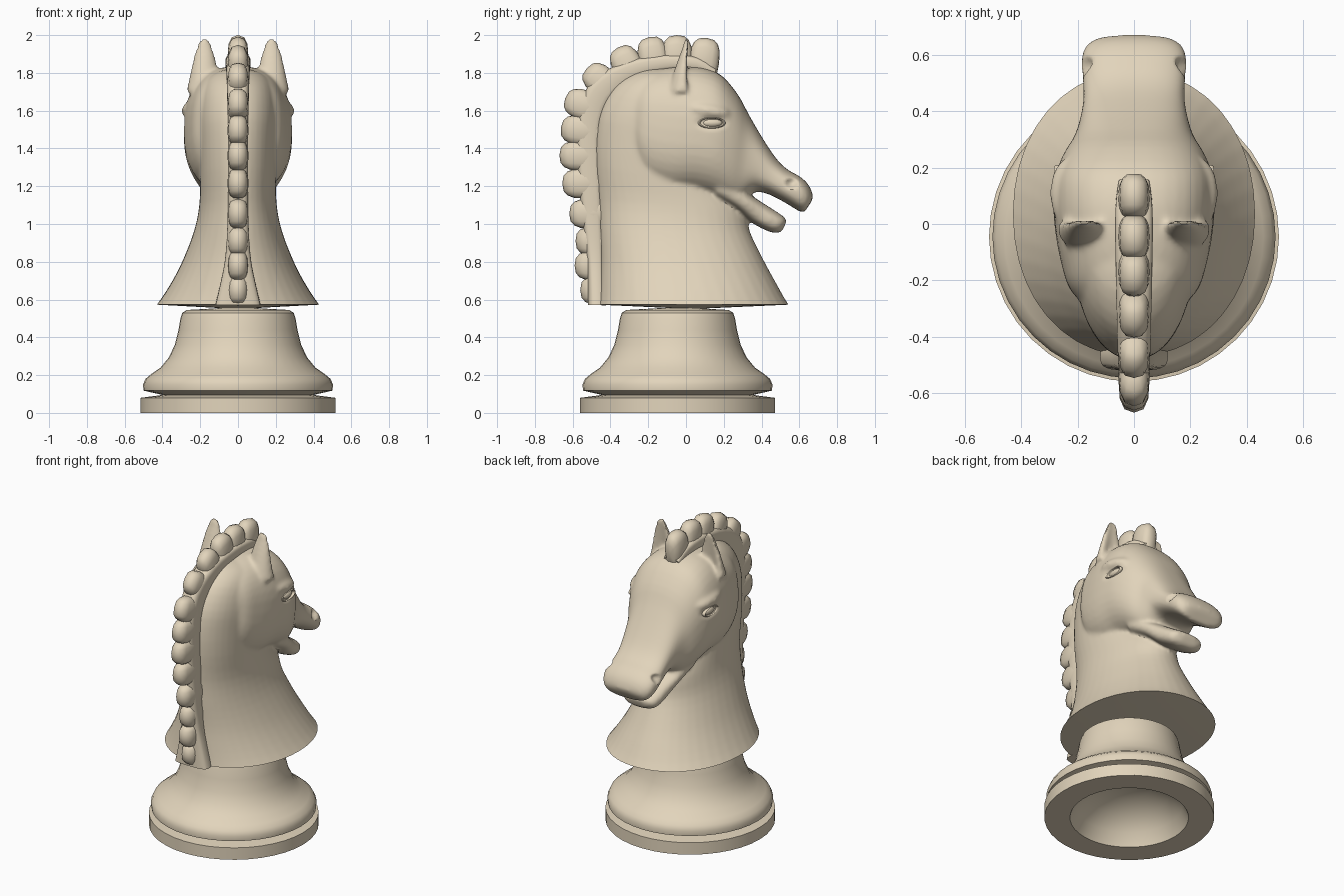
import bpy, bmesh, math
from mathutils import Matrix, Vector

if "Cube" in bpy.data.objects:
    bpy.data.objects.remove(bpy.data.objects["Cube"])

wood = bpy.data.materials.new("pale_wood")
wood.diffuse_color = (.76, .66, .5, 1)
wood.use_nodes = True
wood.node_tree.nodes["Principled BSDF"].inputs["Base Color"].default_value = wood.diffuse_color


def finish(name, bm, angle=40):
    bmesh.ops.recalc_face_normals(bm, faces=bm.faces[:])
    me = bpy.data.meshes.new(name)
    bm.to_mesh(me)
    bm.free()
    for p in me.polygons:
        p.use_smooth = True
    me.set_sharp_from_angle(angle=math.radians(angle))
    me.materials.append(wood)
    ob = bpy.data.objects.new(name, me)
    bpy.context.collection.objects.link(ob)
    return ob


def power(v, e):
    return math.copysign(abs(v) ** e, v)


def catmull(rows, steps):
    out = []
    for i in range(len(rows) - 1):
        p0, p1 = rows[max(i - 1, 0)], rows[i]
        p2, p3 = rows[i + 1], rows[min(i + 2, len(rows) - 1)]
        for s in range(steps):
            t = s / steps
            out.append([0.5 * (2 * b + (c - a) * t + (2 * a - 5 * b + 4 * c - d) * t * t
                               + (3 * b - a - 3 * c + d) * t ** 3)
                        for a, b, c, d in zip(p0, p1, p2, p3)])
    return out + [list(rows[-1])]


def loft(name, rows, n=2.0, seg=32, steps=3, cup=0.0, x0=0.0):
    """Rows are (y1, z1, y2, z2, half_width): superellipse sections between two points."""
    bm = bmesh.new()
    rings = []
    for y1, z1, y2, z2, w in catmull(rows, steps):
        ring = []
        for k in range(seg):
            a = 2 * math.pi * k / seg
            c, s = power(math.cos(a), 2 / n), power(math.sin(a), 2 / n)
            if cup and c > 0:
                c *= 1 - cup * c
            f = (1 + c) / 2
            ring.append(bm.verts.new((x0 + w * s, y1 + (y2 - y1) * f, z1 + (z2 - z1) * f)))
        rings.append(ring)
    for r, q in zip(rings, rings[1:]):
        for k in range(seg):
            j = (k + 1) % seg
            bm.faces.new((r[k], r[j], q[j], q[k]))
    for ring in (rings[0], rings[-1]):
        hub = bm.verts.new(sum((v.co for v in ring), Vector()) / seg)
        for k in range(seg):
            bm.faces.new((ring[k], ring[(k + 1) % seg], hub))
    return finish(name, bm)


def ellipsoid(name, loc, radii, tilt=0.0, u=20, v=12, boxy=1.0):
    bm = bmesh.new()
    bmesh.ops.create_uvsphere(bm, u_segments=u, v_segments=v, radius=1)
    for vert in bm.verts:
        vert.co = Vector([power(c, boxy) * r for c, r in zip(vert.co, radii)])
    bm.transform(Matrix.Translation(loc) @ Matrix.Rotation(tilt, 4, 'X'))
    return finish(name, bm, 50)


# Turned base with a groove and a hollow underside
profile = [(0, .22), (.13, .205), (.24, .155), (.32, .08), (.36, 0), (.515, 0), (.515, .08),
           (.4, .095), (.5, .118), (.503, .15), (.49, .18), (.46, .205), (.41, .24), (.365, .295),
           (.335, .36), (.315, .44), (.305, .5), (.295, .53), (.27, .545), (0, .56)]
bm = bmesh.new()
pv = [bm.verts.new((r, -.045, z)) for r, z in profile]
pe = [bm.edges.new(e) for e in zip(pv, pv[1:])]
bmesh.ops.spin(bm, geom=pv + pe, cent=(0, -.045, 0), axis=(0, 0, 1), angle=2 * math.pi, steps=40)
bmesh.ops.remove_doubles(bm, verts=bm.verts[:], dist=1e-4)
finish("base", bm)

# Flared neck rising into the crest (its foot is trimmed flat later)
parts = [loft("neck", [
    (-.49, .45, .64, .45, .535), (-.47, .575, .545, .57, .43), (-.46, .70, .47, .70, .347),
    (-.455, .82, .405, .82, .287), (-.46, .97, .338, .96, .232), (-.465, 1.12, .31, 1.08, .205),
    (-.48, 1.3, .2, 1.22, .2), (-.48, 1.45, .2, 1.38, .205), (-.455, 1.6, .2, 1.5, .21),
    (-.375, 1.735, .18, 1.6, .2), (-.25, 1.81, .15, 1.68, .17), (-.12, 1.83, .1, 1.74, .1)], n=2.1, seg=40)]

# Head from poll to upper lip
parts.append(loft("head", [
    (-.3, 1.75, -.32, 1.42, .15), (-.2, 1.8, -.265, 1.28, .225), (-.1, 1.828, -.2, 1.2, .255),
    (0, 1.835, -.08, 1.16, .278), (.1, 1.825, .04, 1.16, .287), (.19, 1.785, .14, 1.14, .282),
    (.275, 1.685, .22, 1.11, .25), (.335, 1.575, .285, 1.105, .212), (.405, 1.455, .355, 1.165, .19),
    (.475, 1.35, .415, 1.165, .18), (.535, 1.29, .485, 1.135, .182), (.605, 1.25, .55, 1.098, .187),
    (.65, 1.205, .595, 1.07, .175), (.672, 1.15, .622, 1.062, .14), (.665, 1.12, .632, 1.07, .08)],
    n=2.5, seg=40))

# Lower jaw
parts.append(loft("lower_jaw", [
    (.22, 1.26, .14, 1.14, .2), (.35, 1.15, .26, 1.08, .172), (.425, 1.1, .345, 1.01, .145),
    (.487, 1.06, .42, .968, .132), (.527, 1.03, .475, .952, .11), (.53, 1.01, .51, .962, .06)], n=2.6))

for s in (1, -1):
    # Cupped ears and brow ridges
    parts.append(loft("ear", [
        (-.1, 1.70, .07, 1.70, .095), (-.07, 1.79, .05, 1.79, .076), (-.042, 1.87, .038, 1.87, .06),
        (-.02, 1.93, .03, 1.93, .044), (-.008, 1.97, .024, 1.97, .026), (0, 1.988, .018, 1.988, .012)],
        cup=.9, x0=s * .178, seg=24))
    parts.append(ellipsoid("brow", (s * .225, .11, 1.6), (.074, .13, .05), tilt=-.15))

# Fuse the parts into one smooth sculpted body
bm = bmesh.new()
for ob in parts:
    bm.from_mesh(ob.data)
    bpy.data.objects.remove(ob)
raw = finish("sculpt_source", bm)
mod = raw.modifiers.new("fuse", 'REMESH')
mod.mode = 'VOXEL'
mod.voxel_size = .011
bpy.context.view_layer.update()
bm = bmesh.new()
bm.from_object(raw, bpy.context.evaluated_depsgraph_get())
bpy.data.objects.remove(raw)
for _ in range(5):
    bmesh.ops.smooth_vert(bm, verts=bm.verts[:], factor=.5, use_axis_x=True, use_axis_y=True, use_axis_z=True)

# Nostril dimples and eye sockets pressed into the surface
for v in bm.verts:
    s = 1 if v.co.x > 0 else -1
    for cy, cz, ry, rz, depth in ((.56, 1.215, .04, .032, .028), (.135, 1.535, .1, .045, .015)):
        d = math.hypot((v.co.y - cy) / ry, (v.co.z - cz) / rz)
        if d < 1 and abs(v.co.x) > .1:
            v.co.x -= s * depth * (1 - d * d) ** 1.5

# Trim the foot flat, with a slightly dished underside
bmesh.ops.bisect_plane(bm, geom=bm.verts[:] + bm.edges[:] + bm.faces[:], plane_co=(0, 0, .573),
                       plane_no=(0, 0, -1), clear_outer=True)
rim = [e for e in bm.edges if e.is_boundary]
foot = bmesh.ops.contextual_create(bm, geom=rim)["faces"]
for v in bmesh.ops.poke(bm, faces=foot)["verts"]:
    v.co.z = .55
finish("head_and_neck", bm)

for side, s in (("right", 1), ("left", -1)):
    # Eye with an almond eyelid rim
    ellipsoid(side + "_eye", (s * .258, .135, 1.535), (.025, .058, .024))
    bm = bmesh.new()
    rows = []
    for k in range(24):
        a = 2 * math.pi * k / 24
        row = []
        for j in range(8):
            b = 2 * math.pi * j / 8
            r = 1 + .13 * math.cos(b)
            row.append(bm.verts.new((s * (.272 + .012 * math.sin(b)), .135 + .066 * r * math.cos(a),
                                     1.535 + .027 * r * math.sin(a))))
        rows.append(row)
    for k in range(24):
        p, q = rows[k], rows[(k + 1) % 24]
        for j in range(8):
            bm.faces.new((p[j], q[j], q[(j + 1) % 8], p[(j + 1) % 8]))
    finish(side + "_eyelid", bm, 60)

# Mane strip along the crest
loft("mane_strip", [
    (-.42, .57, -.52, .57, .12), (-.43, .7, -.52, .7, .09), (-.435, .82, -.525, .82, .068),
    (-.44, 1, -.545, 1, .056), (-.45, 1.3, -.575, 1.3, .054), (-.45, 1.5, -.575, 1.52, .054),
    (-.4, 1.65, -.52, 1.73, .058), (-.27, 1.76, -.35, 1.85, .062), (-.1, 1.81, -.13, 1.895, .066),
    (.05, 1.81, .06, 1.885, .066), (.14, 1.77, .16, 1.82, .055)], n=3.5, seg=24)

# Scalloped mane locks: tip y, tip z, upward lean in degrees
locks = [(-.56, .65, 0), (-.59, .78, 0), (-.585, .91, 0), (-.618, 1.055, 0), (-.655, 1.215, 0),
         (-.67, 1.365, 2), (-.662, 1.51, 8), (-.64, 1.665, 20), (-.525, 1.825, 42), (-.36, 1.935, 62),
         (-.195, 1.99, 78), (-.05, 2.0, 88), (.11, 1.985, 97)]
for i, (y, z, deg) in enumerate(locks):
    a = math.radians(deg)
    centre = (0, y + .125 * math.cos(a), z - .125 * math.sin(a))
    ellipsoid(f"mane_lock_{i + 1}", centre, (.056, .125, .081), tilt=-a, u=12, v=8, boxy=.72)
